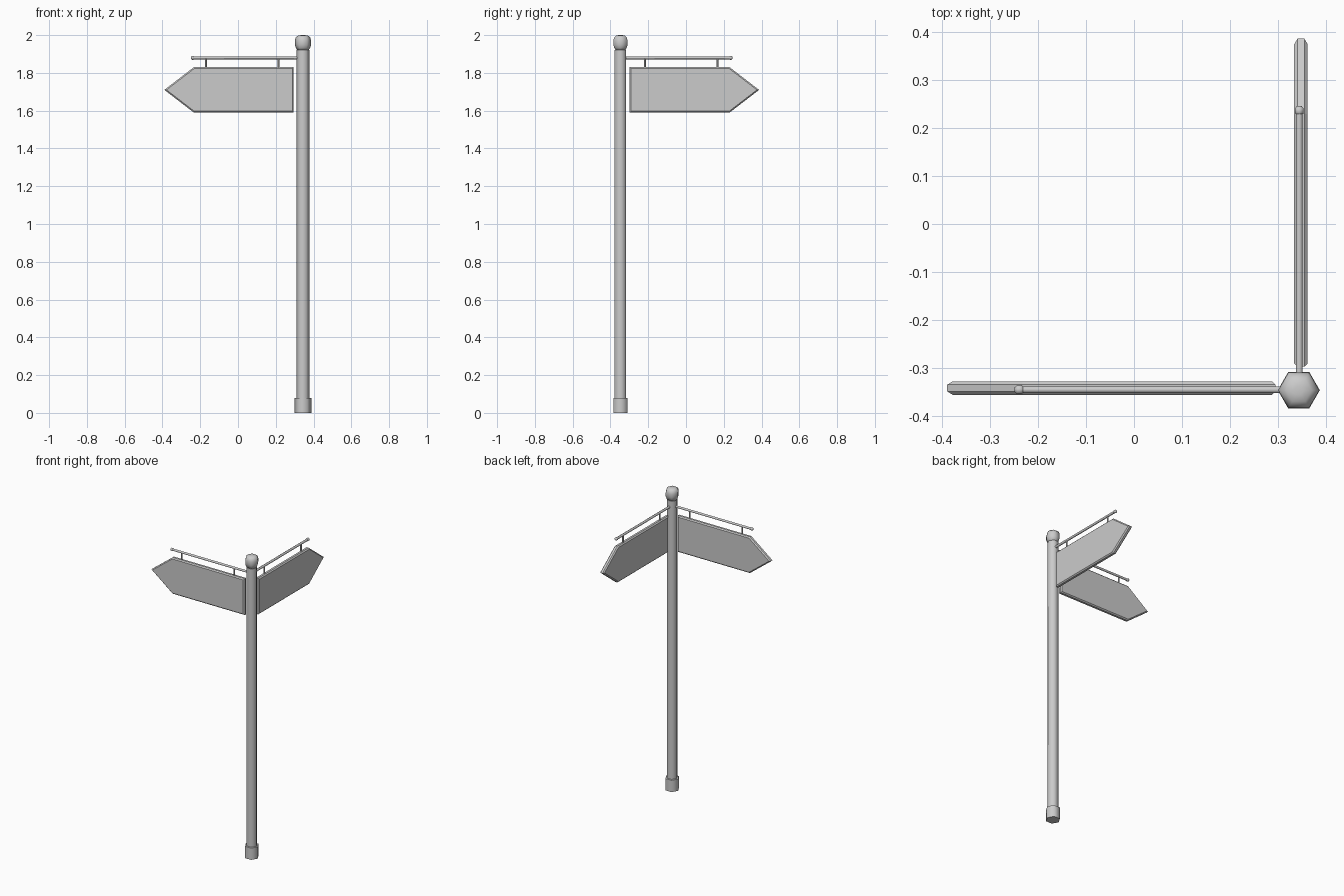
import bpy, bmesh
from math import cos, sin, pi, radians
from mathutils import Matrix, Vector

if "Cube" in bpy.data.objects:
    bpy.data.objects.remove(bpy.data.objects["Cube"])

PX, PY = 0.344, -0.347          # post axis
POST = Matrix.Translation((PX, PY, 0))


def finish(name, bm, mat, smooth=None):
    bmesh.ops.recalc_face_normals(bm, faces=bm.faces)
    bm.transform(mat)
    me = bpy.data.meshes.new(name)
    bm.to_mesh(me)
    bm.free()
    ob = bpy.data.objects.new(name, me)
    bpy.context.collection.objects.link(ob)
    if smooth:
        bpy.ops.object.select_all(action='DESELECT')
        ob.select_set(True)
        bpy.context.view_layer.objects.active = ob
        bpy.ops.object.shade_smooth_by_angle(angle=radians(smooth))
    return ob


def lathe(name, profile, sides, mat, smooth=62):
    """Closed solid of revolution about z from (radius, height) pairs."""
    bm = bmesh.new()
    rings = [[bm.verts.new((r * cos(2 * pi * i / sides), r * sin(2 * pi * i / sides), z))
              for i in range(sides)] for r, z in profile]
    for a, b in zip(rings, rings[1:]):
        for i in range(sides):
            j = (i + 1) % sides
            bm.faces.new((a[i], a[j], b[j], b[i]))
    bm.faces.new(rings[0])
    bm.faces.new(rings[-1])
    return finish(name, bm, mat, smooth)


def panel(name, outline, y_mid, thick, bevel, mat):
    """Extruded outline (x, z) with chamfered rims."""
    bm = bmesh.new()
    face = bm.faces.new([bm.verts.new((x, y_mid - thick / 2, z)) for x, z in outline])
    ext = bmesh.ops.extrude_face_region(bm, geom=[face])
    moved = [v for v in ext['geom'] if isinstance(v, bmesh.types.BMVert)]
    bmesh.ops.translate(bm, verts=moved, vec=(0, thick, 0))
    rim = [e for e in bm.edges if abs(e.verts[0].co.y - e.verts[1].co.y) < 1e-5]
    bmesh.ops.bevel(bm, geom=rim, offset=bevel, segments=1, affect='EDGES')
    return finish(name, bm, mat)


# Post: hexagonal foot, shaft and rounded finial
lathe("foot", [(0.044, 0), (0.044, 0.078), (0.036, 0.08)], 6, POST)
lathe("post", [(0.035, 0.0), (0.035, 1.922)], 6, POST)
lathe("finial", [(0.030, 1.92), (0.038, 1.933), (0.043, 1.948), (0.043, 1.972),
                 (0.038, 1.988), (0.027, 1.997), (0.010, 2.0)], 6, POST)

# Sign arms, drawn pointing to -x from the post axis, then turned a quarter
OUTLINE = [(-0.049, 1.59), (-0.049, 1.83), (-0.578, 1.83), (-0.734, 1.71), (-0.578, 1.59)]
ALONG = Matrix.Rotation(radians(-90), 4, 'Y')      # z axis -> -x axis
for tag, turn in (("left", 0), ("back", -90)):
    arm = POST @ Matrix.Rotation(radians(turn), 4, 'Z')
    panel("sign_" + tag, OUTLINE, 0.0045, 0.028, 0.007, arm)
    # Rod with a small end knob
    rod = arm @ Matrix.Translation((0, 0.001, 1.88)) @ ALONG
    lathe("rod_" + tag, [(0.008, 0.02), (0.008, 0.58)], 6, rod)
    lathe("rod_knob_" + tag, [(0.006, 0.574), (0.0105, 0.579), (0.0105, 0.588), (0.006, 0.593)], 6, rod)
    # Hangers between rod and sign
    for n, x in enumerate((-0.129, -0.514)):
        lathe(f"hanger_{tag}_{n}", [(0.005, 1.82), (0.005, 1.88)], 6,
              arm @ Matrix.Translation((x, 0.001, 0)))
